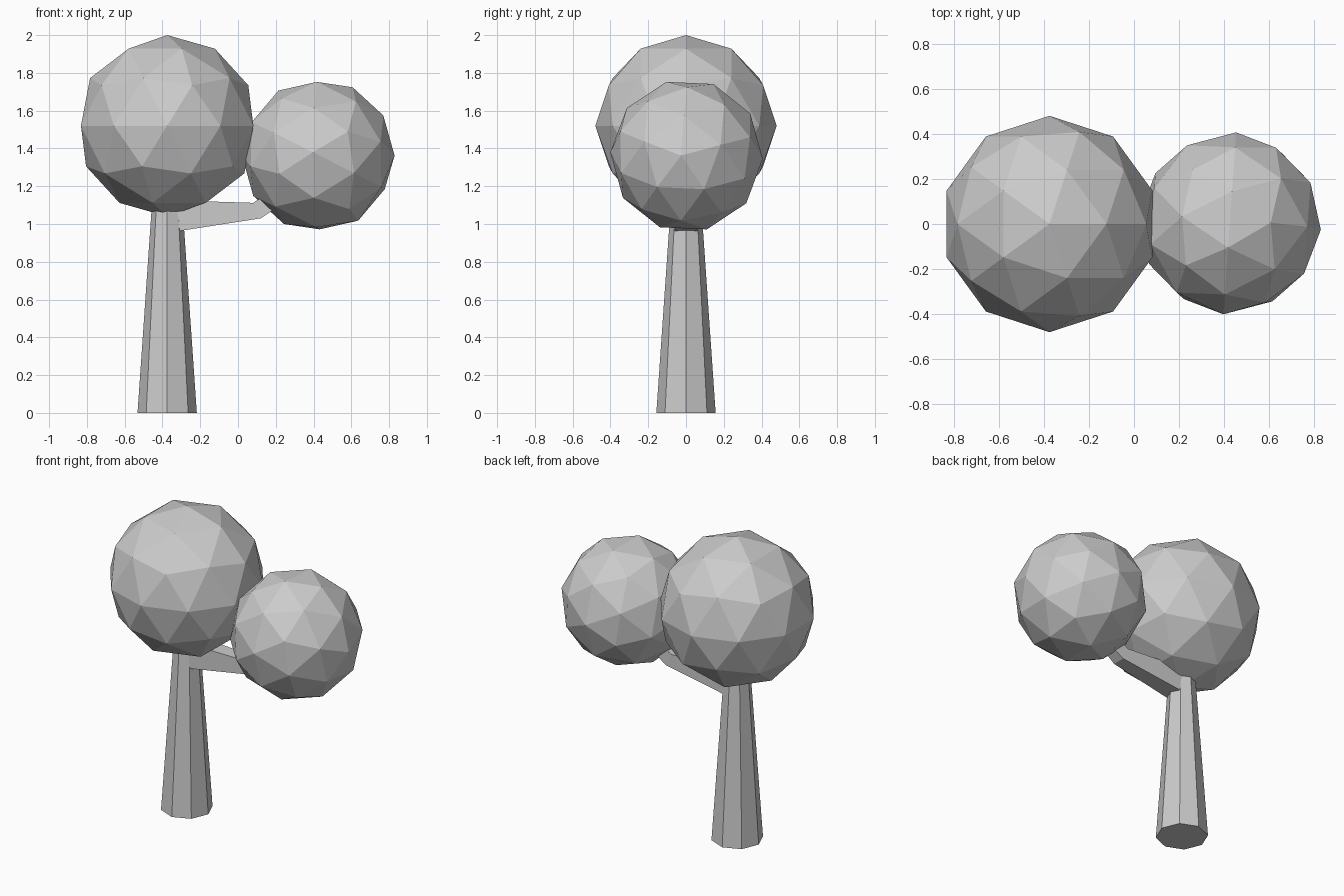
import bpy, bmesh
from mathutils import Matrix, Vector

if "Cube" in bpy.data.objects:
    bpy.data.objects.remove(bpy.data.objects["Cube"])


def finish(bm, name):
    bmesh.ops.recalc_face_normals(bm, faces=bm.faces)
    mesh = bpy.data.meshes.new(name)
    bm.to_mesh(mesh)
    bm.free()
    obj = bpy.data.objects.new(name, mesh)
    bpy.context.collection.objects.link(obj)
    return obj


def foliage(name, centre, radius, rotation=Matrix.Identity(4)):
    bm = bmesh.new()
    bmesh.ops.create_icosphere(bm, subdivisions=2, radius=radius,
                               matrix=Matrix.Translation(centre) @ rotation)
    return finish(bm, name)


# Tapered eight-sided trunk, its top hidden in the large crown
bm = bmesh.new()
bmesh.ops.create_cone(bm, cap_ends=True, segments=8, radius1=0.157, radius2=0.081,
                      depth=1.1, matrix=Matrix.Translation((-0.375, 0, 0.55)))
finish(bm, "trunk")

# Side branch: rectangular sections (x low, z low, x high, z high, half width)
sections = [(-0.33, 0.96, -0.33, 1.125, 0.062),
            (0.12, 1.03, 0.08, 1.112, 0.042),
            (0.24, 1.11, 0.18, 1.175, 0.035)]
bm = bmesh.new()
rings = []
for xl, zl, xh, zh, w in sections:
    rings.append([bm.verts.new(p) for p in
                  ((xl, -w, zl), (xl, w, zl), (xh, w, zh), (xh, -w, zh))])
for a, b in zip(rings, rings[1:]):
    for i in range(4):
        j = (i + 1) % 4
        bm.faces.new((a[i], a[j], b[j], b[i]))
bm.faces.new(rings[0])
bm.faces.new(rings[-1])
finish(bm, "branch")

# Faceted crowns; the small one has its pole turned towards +x
foliage("large_crown", (-0.375, 0, 1.52), 0.48)
pole = Vector((0.9975, -0.07, 0)).normalized()
side = pole.cross(Vector((0.003, 0.044, 0.999))).normalized()
up = side.cross(pole)
turn = Matrix((up, side, pole)).transposed().to_4x4()
foliage("small_crown", (0.425, 0.003, 1.362), 0.405, turn)
